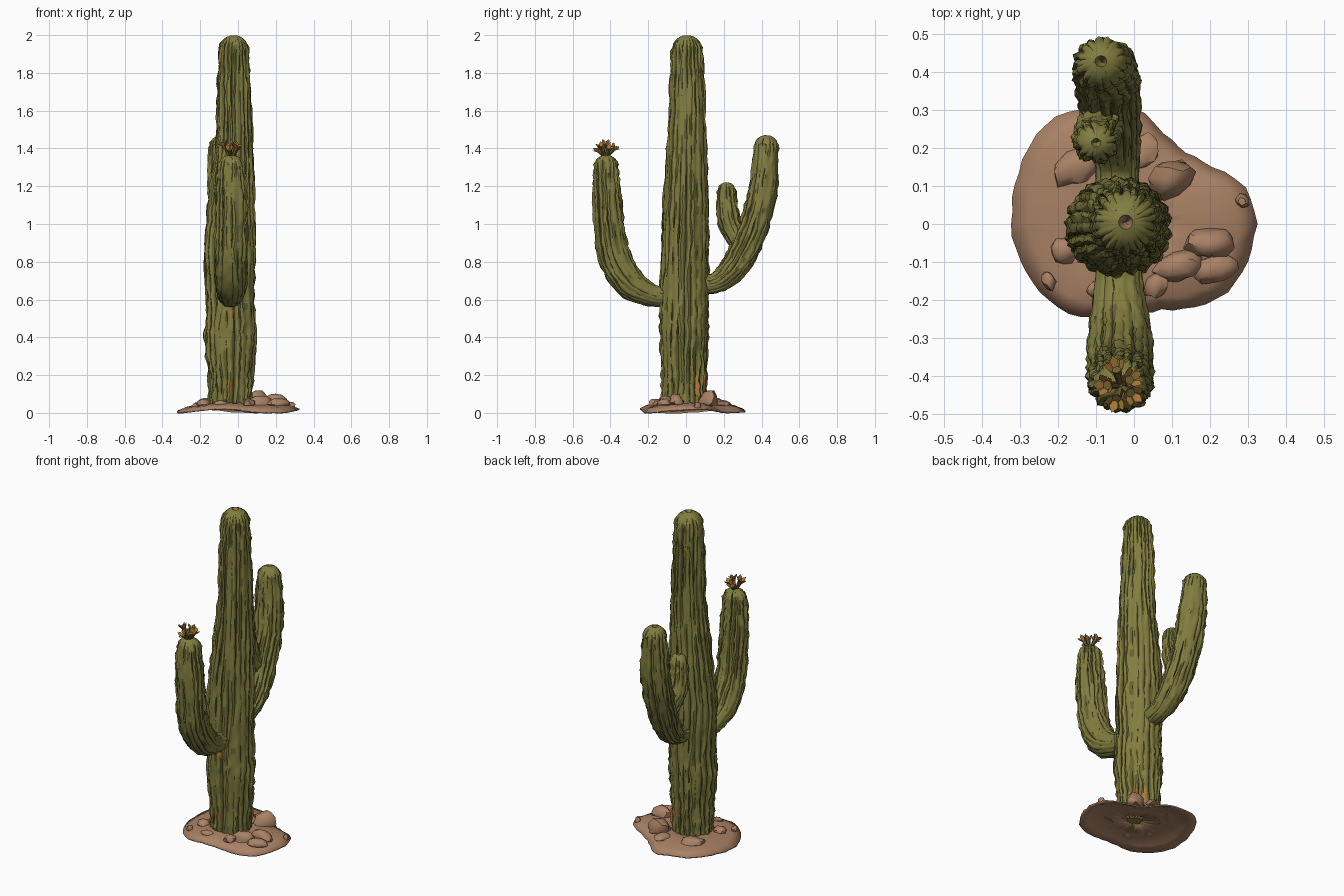
import bpy, bmesh, math, random
from math import sin, cos, pi, tau
from mathutils import Vector, Matrix

random.seed(4)
if "Cube" in bpy.data.objects:
    bpy.data.objects.remove(bpy.data.objects["Cube"])


def material(name, r, g, b):
    m = bpy.data.materials.new(name)
    m.use_nodes = True
    m.diffuse_color = (r, g, b, 1)
    m.node_tree.nodes["Principled BSDF"].inputs["Base Color"].default_value = (r, g, b, 1)
    return m


RIB = material("olive rib", .222, .205, .05)
GROOVE = material("dark olive groove", .13, .125, .03)
SCAR = material("orange scar", .42, .19, .045)
SAND = material("sandy earth", .4, .222, .13)
PETAL = material("ochre petal", .4, .19, .035)
STALK = material("brown olive stalk", .16, .11, .03)


def make_object(name, bm, mats, smooth_angle=None):
    me = bpy.data.meshes.new(name)
    bm.to_mesh(me)
    bm.free()
    ob = bpy.data.objects.new(name, me)
    bpy.context.collection.objects.link(ob)
    for m in mats:
        me.materials.append(m)
    if smooth_angle:
        bpy.ops.object.select_all(action='DESELECT')
        ob.select_set(True)
        bpy.context.view_layer.objects.active = ob
        bpy.ops.object.shade_smooth_by_angle(angle=math.radians(smooth_angle))
    return ob


def spline(points, steps):
    """Smooth path through points of (x, y, z, x radius, other radius)."""
    pts = [Vector(p) for p in points]
    pts = [pts[0] * 2 - pts[1]] + pts + [pts[-1] * 2 - pts[-2]]
    out = []
    for a, b, c, d in zip(pts, pts[1:], pts[2:], pts[3:]):
        for k in range(steps):
            t = k / steps
            out.append((b * 2 + (c - a) * t + (a * 2 - b * 5 + c * 4 - d) * t * t
                        + (b * 3 - a - c * 3 + d) * t ** 3) / 2)
    return out + [pts[-2]]


# Scars as (direction, height, half width, half height)
SCARS = ((.72, .15, .13, .045), (1.12, .16, .1, .035), (-1.65, .15, .12, .025),
         (-1.5, .53, .1, .025))


def is_scar(p):
    turn = math.atan2(p.y + .01, p.x + .04)
    return any(abs(turn - a) < w and abs(p.z - z) < h for a, z, w, h in SCARS)


# Ribbed, round-ended stem swept along a path
def stem(name, points, ribs, depth, steps=6, root_depth=1.0, is_trunk=False):
    samples = spline(points, steps)
    rings = []
    for i, s in enumerate(samples):
        a, b = samples[max(i - 1, 0)], samples[min(i + 1, len(samples) - 1)]
        tangent = (Vector(b[:3]) - Vector(a[:3])).normalized()
        fade = root_depth + (1 - root_depth) * min(1, 2 * i / len(samples))
        rings.append((Vector(s[:3]), tangent, s[3], s[4], fade))
    end, tangent, rx, ry, _ = rings[-1]
    for k in range(1, 7):
        u = k / 7 * pi / 2
        rings.append((end + tangent * ry * sin(u), tangent, rx * cos(u), ry * cos(u), cos(u) ** 3))

    bm = bmesh.new()
    profile = ((0, 1), (.15, .4), (.5, 0), (.85, .4))   # place in rib, share of depth
    drift = [0.0] * ribs
    weight = [.8] * ribs
    loops, cuts = [], []
    for centre, tan, rx, ry, fade in rings:
        side = Vector((1, 0, 0))
        side = (side - tan * side.dot(tan)).normalized()
        up = tan.cross(side)
        loop = []
        for r in range(ribs):
            drift[r] = drift[r] * .8 + random.uniform(-.17, .17)
            weight[r] = min(1.1, max(.3, weight[r] + random.uniform(-.25, .25)))
            bump = random.uniform(-.45, .45) * depth * fade
            for place, share in profile:
                ang = tau * (r + place + drift[r] * (1 if share < 1 else .5)) / ribs
                cut = depth * share * fade * weight[r] - bump * (1 - share)
                loop.append(bm.verts.new(centre + side * cos(ang) * (rx - cut)
                                         + up * sin(ang) * (ry - cut)))
        loops.append(loop)
        cuts.append([w * fade for w in weight])
    n = ribs * len(profile)
    for lo, hi, cut in zip(loops, loops[1:], cuts):
        for i in range(n):
            f = bm.faces.new((lo[i], lo[(i + 1) % n], hi[(i + 1) % n], hi[i]))
            valley = ((i + 1) // 4) % ribs
            f.material_index = 1 if i % 4 in (0, 3) and cut[valley] > .55 else 0
            if is_trunk and is_scar(f.calc_center_median()):
                f.material_index = 2
    bm.faces.new(loops[0][::-1])
    tip = bm.verts.new(end + tangent * ry)
    for i in range(n):
        f = bm.faces.new((loops[-1][i], loops[-1][(i + 1) % n], tip))
        f.material_index = 3 if is_trunk else 0
    return make_object(name, bm, (RIB, GROOVE, SCAR, SAND), 45)


stem("trunk", [(-.04, -.01, .044, .12, .12), (-.04, -.01, .2, .122, .122),
               (-.04, -.01, .4, .14, .13), (-.04, -.01, .58, .13, .132),
               (-.045, -.005, .85, .138, .127), (-.035, 0, 1.1, .125, .122),
               (-.02, .003, 1.4, .102, .106), (-.022, .005, 1.7, .09, .094),
               (-.022, .005, 1.915, .083, .085)], 22, .016, is_trunk=True)
stem("front_arm", [(-.04, -.07, .615, .055, .052), (-.04, -.18, .622, .068, .06),
                   (-.036, -.3, .69, .085, .085), (-.036, -.38, .83, .088, .088),
                   (-.036, -.408, 1, .088, .083), (-.036, -.42, 1.17, .085, .077),
                   (-.036, -.423, 1.3, .074, .066)], 17, .014, root_depth=.15)
stem("back_arm", [(-.045, .06, .68, .055, .05), (-.045, .16, .69, .06, .056),
                  (-.055, .25, .765, .075, .075), (-.065, .325, .9, .085, .08),
                  (-.07, .38, 1.06, .087, .08), (-.078, .412, 1.22, .086, .076),
                  (-.085, .425, 1.405, .07, .066)], 17, .014, root_depth=.15)
stem("small_arm", [(-.075, .3, .89, .055, .055), (-.088, .262, .95, .062, .064),
                   (-.097, .23, 1.02, .065, .065), (-.1, .217, 1.1, .063, .058),
                   (-.1, .215, 1.17, .056, .051)], 14, .012, steps=4, root_depth=.5)


# Flower cluster: leaning stalks, each ending in a cup of broad petals
def flower(name, angle, lean, length):
    bm = bmesh.new()
    bmesh.ops.create_cone(bm, cap_ends=True, segments=6, radius1=.008, radius2=.013,
                          depth=length, matrix=Matrix.Translation((0, 0, length / 2)))
    for f in bm.faces:
        f.material_index = 1
    for k in range(5):
        a = tau * k / 5
        ring = [Vector((.011 * cos(a + d), .011 * sin(a + d), length - .004)) for d in (-.6, .6)]
        wide = [Vector((.023 * cos(a + d), .023 * sin(a + d), length + .016)) for d in (-.55, .55)]
        tip = Vector((.03 * cos(a), .03 * sin(a), length + .027))
        v = [bm.verts.new(p) for p in (ring[0], ring[1], wide[1], tip, wide[0])]
        bm.faces.new(v)
    place = (Matrix.Translation((-.034, -.426, 1.355)) @ Matrix.Rotation(angle, 4, 'Z')
             @ Matrix.Translation((.008, 0, 0)) @ Matrix.Rotation(lean, 4, 'Y'))
    bm.transform(place)
    make_object(name, bm, (PETAL, STALK))


for i in range(5):
    flower(f"flower_{i + 1}", tau * i / 5 + .6, .7 if i % 2 else .45, .042 + .012 * (i % 3))

# Irregular earth mound, a thin shell sloping to a ragged rim
radii = (.325, .31, .255, .232, .25, .31, .325, .355, .345, .33,
         .325, .315, .305, .295, .258, .235, .237, .272, .31, .317)
COUNT = 60
levels = ((.14, .05), (.45, .052), (.65, .048), (.85, .034), (1, .014))
bm = bmesh.new()
rows = []
for share, height in levels:
    row = []
    for i in range(COUNT):
        a, t = divmod(i * len(radii) / COUNT, 1)
        r = radii[int(a)] * (1 - t) + radii[(int(a) + 1) % len(radii)] * t
        r *= share + random.uniform(-.015, .01)
        ang = tau * i / COUNT
        z = height + .01 * sin(3 * ang + 1) * share ** 2 + random.uniform(-.002, .002)
        row.append(bm.verts.new((r * cos(ang), r * sin(ang), max(z, 0))))
    rows.append(row)
for inner, outer in zip(rows, rows[1:]):
    for i in range(COUNT):
        j = (i + 1) % COUNT
        bm.faces.new((inner[i], outer[i], outer[j], inner[j]))
ground = make_object("earth_mound", bm, (SAND,), 45)
shell = ground.modifiers.new("thickness", 'SOLIDIFY')
shell.thickness = .008
shell.offset = -1


# Weathered stones half sunk in the mound, cut flat underneath
def stone(name, x, y, z, sx, sy, sz, turn):
    bm = bmesh.new()
    bmesh.ops.create_icosphere(bm, subdivisions=2, radius=1)
    for v in bm.verts:
        v.co *= random.uniform(.8, 1.12)
        v.co.z = max(-.2, min(v.co.z, .85))
    bm.transform(Matrix.Translation((x, y, z)) @ Matrix.Rotation(turn, 4, 'Z')
                 @ Matrix.Diagonal((sx, sy, sz, 1)))
    make_object(name, bm, (SAND,), 40)


stones = ((.095, .12, .055, .068, .052, .075, .5), (-.15, .15, .05, .07, .045, .035, .6),
          (.2, -.05, .055, .066, .042, .055, 0), (.12, -.11, .05, .07, .042, .045, .4),
          (.215, -.12, .045, .065, .035, .036, .2), (.06, -.16, .045, .04, .03, .035, 1),
          (-.185, -.07, .045, .038, .04, .032, 0), (.285, .06, .03, .018, .022, .032, .8),
          (-.225, -.15, .035, .018, .028, .022, .4), (-.09, -.17, .045, .04, .025, .025, .2),
          (.03, .19, .045, .05, .035, .03, 1.2))
for i, s in enumerate(stones):
    stone(f"stone_{i + 1}", *s)
